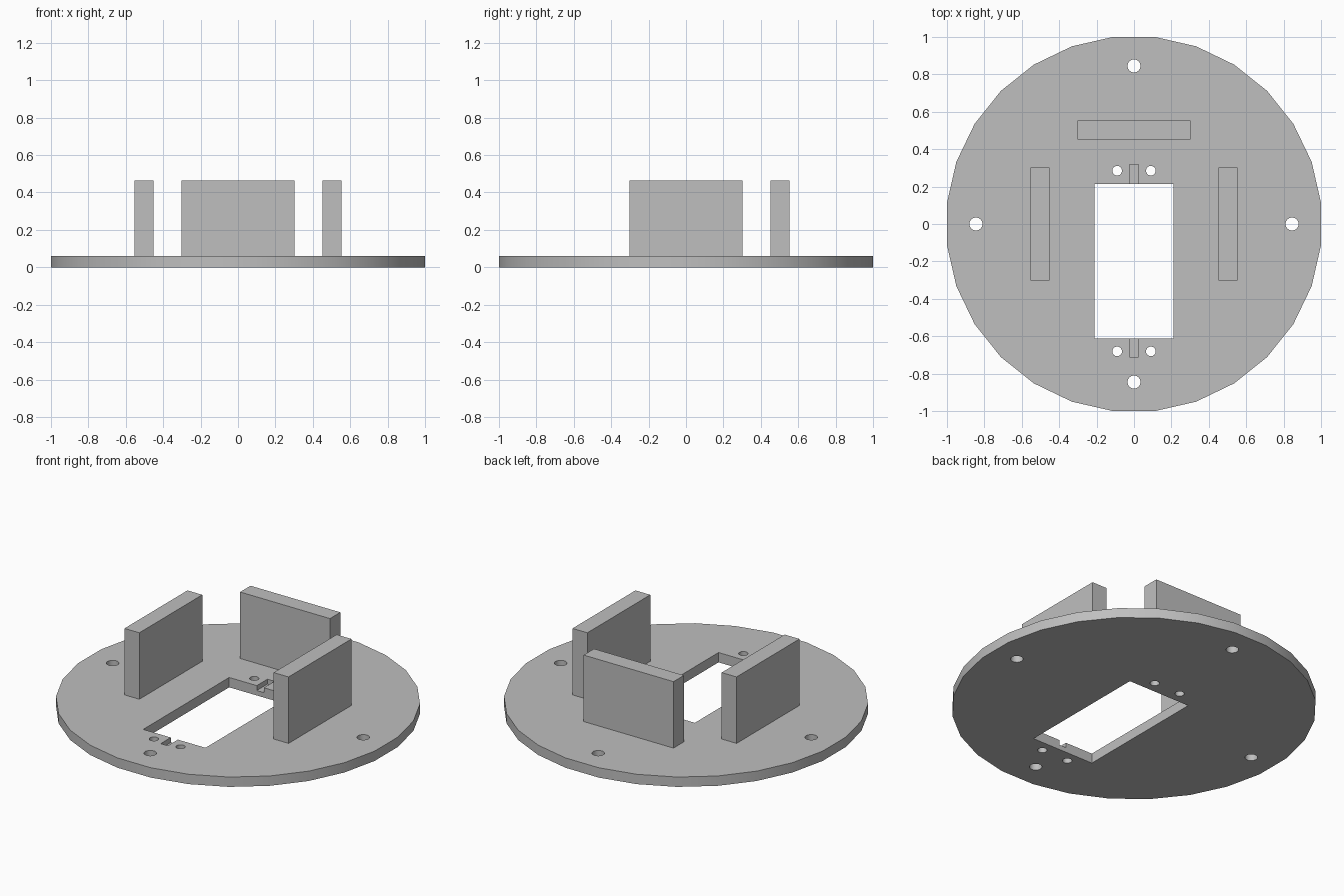
import bpy
import math

cube = bpy.data.objects.get("Cube")
if cube:
    bpy.data.objects.remove(cube, do_unlink=True)

THICK = 0.06
TOP = 0.465
SIDES = 28
RADIUS = 1 / math.cos(math.pi / SIDES)

grey = bpy.data.materials.new("plain grey")
grey.use_nodes = True
grey.diffuse_color = (0.52, 0.52, 0.52, 1)
grey.node_tree.nodes["Principled BSDF"].inputs["Base Color"].default_value = (0.52, 0.52, 0.52, 1)


def box(name, x, y, z):
    """Box spanning the given (low, high) ranges."""
    spans = (x, y, z)
    bpy.ops.mesh.primitive_cube_add(size=1, location=[(a + b) / 2 for a, b in spans])
    obj = bpy.context.object
    obj.name = name
    obj.scale = [b - a for a, b in spans]
    bpy.ops.object.transform_apply(location=True, rotation=False, scale=True)
    obj.data.materials.append(grey)
    return obj


def cylinder(name, x, y, radius, z, sides):
    bpy.ops.mesh.primitive_cylinder_add(
        vertices=sides, radius=radius, depth=z[1] - z[0],
        location=(x, y, (z[0] + z[1]) / 2),
        rotation=(0, 0, math.pi / sides))
    obj = bpy.context.object
    obj.name = name
    bpy.ops.object.transform_apply(location=True, rotation=True, scale=True)
    obj.data.materials.append(grey)
    return obj


# Round base plate
plate = cylinder("base_plate", 0, 0, RADIUS, (0, THICK), SIDES)

# Cutters: central window, shallow cable notches, screw holes, rim holes
through = (-0.1, 0.2)
back, front = 0.215, -0.613
cutters = [
    box("window_cutter", (-0.21, 0.21), (front, back), through),
    box("back_notch_cutter", (-0.024, 0.024), (back - 0.05, 0.318), (0.03, 0.2)),
    box("front_notch_cutter", (-0.024, 0.024), (-0.71, front + 0.05), (0.03, 0.2)),
]
for side in (-1, 1):
    for y in (0.285, -0.681):
        cutters.append(cylinder("screw_hole_cutter", side * 0.09, y, 0.026, through, 20))
    cutters.append(cylinder("rim_hole_cutter", side * 0.845, 0, 0.035, through, 20))
    cutters.append(cylinder("rim_hole_cutter", 0, side * 0.845, 0.035, through, 20))

bpy.ops.object.select_all(action="DESELECT")
plate.select_set(True)
bpy.context.view_layer.objects.active = plate
for cutter in cutters:
    cutter.hide_render = True
    mod = plate.modifiers.new("cut", "BOOLEAN")
    mod.operation = "DIFFERENCE"
    mod.solver = "EXACT"
    mod.object = cutter
    bpy.ops.object.modifier_apply(modifier=mod.name)
for cutter in cutters:
    bpy.data.objects.remove(cutter, do_unlink=True)
bpy.ops.object.shade_smooth_by_angle(angle=math.radians(25))

# Three upright walls around the window
near, far, half = 0.453, 0.553, 0.303
box("left_wall", (near, far), (-half, half), (THICK, TOP))
box("right_wall", (-far, -near), (-half, half), (THICK, TOP))
box("back_wall", (-half, half), (near, far), (THICK, TOP))
